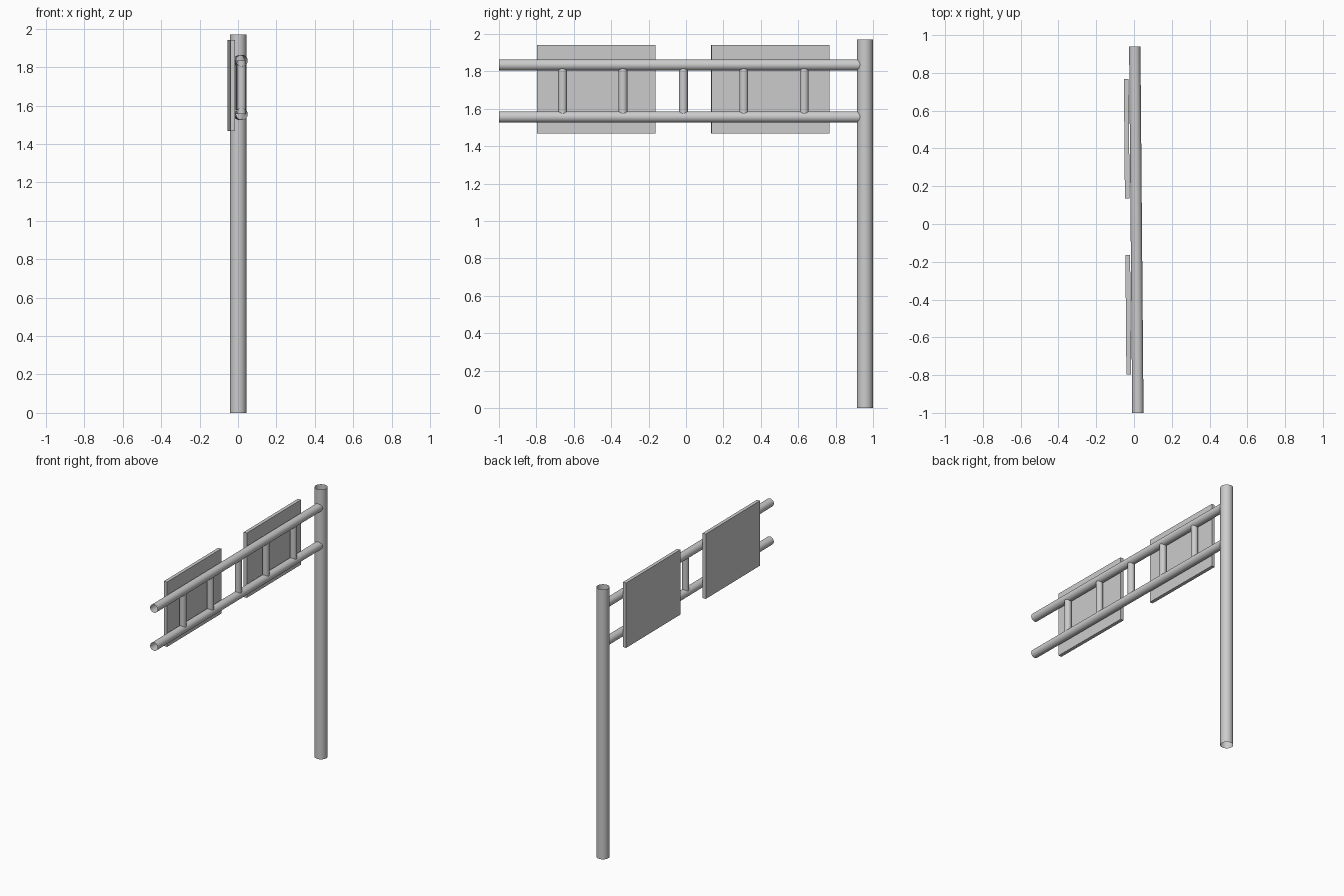
import bpy
from math import atan
from mathutils import Vector

if "Cube" in bpy.data.objects:
    bpy.data.objects.remove(bpy.data.objects["Cube"])

SLOPE = -0.0085  # the arm swings slightly off the y axis


def arm_x(y):
    return 0.012 + SLOPE * y


def tube(name, start, end, radius, sides=32):
    """Open-ended round tube between two points."""
    a, b = Vector(start), Vector(end)
    bpy.ops.mesh.primitive_cylinder_add(
        vertices=sides, radius=radius, depth=(b - a).length,
        end_fill_type='NOTHING', location=(a + b) / 2)
    ob = bpy.context.object
    ob.name = name
    ob.rotation_euler = (b - a).to_track_quat('Z', 'Y').to_euler()
    bpy.ops.object.shade_smooth_by_angle()
    return ob


def panel(name, y0, y1, z0, z1):
    """Flat sign board parallel to the arm."""
    y = (y0 + y1) / 2
    bpy.ops.mesh.primitive_cube_add(size=1, location=(-0.0345 + SLOPE * y, y, (z0 + z1) / 2))
    ob = bpy.context.object
    ob.name = name
    ob.scale = (0.025, y1 - y0, z1 - z0)
    ob.rotation_euler.z = atan(-SLOPE)
    return ob


# Upright
tube("pole", (0.001, 0.957, 0), (0.001, 0.957, 1.97), 0.043)

# Horizontal rails running into the pole
TOP, LOW = 1.834, 1.556
for name, z in (("upper_rail", TOP), ("lower_rail", LOW)):
    tube(name, (arm_x(-1), -1, z), (arm_x(0.94), 0.94, z), 0.03)

# Vertical struts between the rails
for i in range(5):
    y = -0.66 + i * 0.323
    tube(f"strut_{i + 1}", (arm_x(y), y, LOW), (arm_x(y), y, TOP), 0.0235, 24)

# Sign boards
panel("outer_sign_board", -0.797, -0.163, 1.467, 1.941)
panel("inner_sign_board", 0.135, 0.768, 1.467, 1.941)
